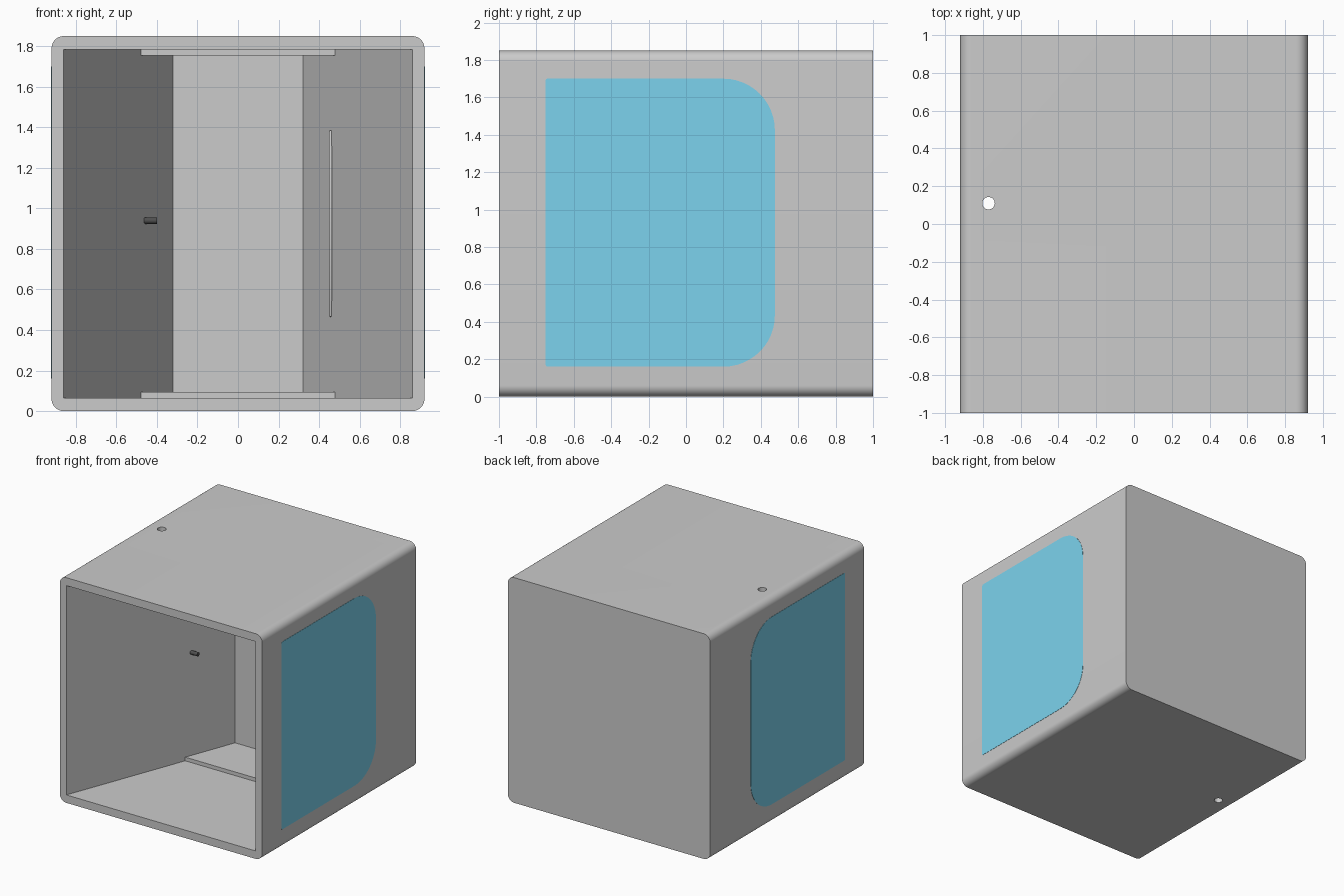
import bpy, bmesh, math

if "Cube" in bpy.data.objects:
    bpy.data.objects.remove(bpy.data.objects["Cube"])


def material(name, rgb):
    m = bpy.data.materials.new(name)
    m.diffuse_color = (*rgb, 1)
    m.use_nodes = True
    m.node_tree.nodes["Principled BSDF"].inputs["Base Color"].default_value = m.diffuse_color
    return m


def add_object(name, bm, mats=()):
    bmesh.ops.recalc_face_normals(bm, faces=bm.faces)
    me = bpy.data.meshes.new(name)
    bm.to_mesh(me)
    bm.free()
    ob = bpy.data.objects.new(name, me)
    bpy.context.collection.objects.link(ob)
    for m in mats:
        me.materials.append(m)
    return ob


def smooth(ob, angle=30):
    bpy.ops.object.select_all(action='DESELECT')
    bpy.context.view_layer.objects.active = ob
    ob.select_set(True)
    bpy.ops.object.shade_smooth_by_angle(angle=math.radians(angle))


def rounded_rect(a0, a1, b0, b1, radii, n=12):
    """Outline with radii for the corners (a1,b1), (a0,b1), (a0,b0), (a1,b0)."""
    pts = []
    corners = [(a1, b1, -1, -1), (a0, b1, 1, -1), (a0, b0, 1, 1), (a1, b0, -1, 1)]
    for k, ((a, b, sa, sb), r) in enumerate(zip(corners, radii)):
        for i in range(n + 1):
            t = math.radians(90) * (k + i / n)
            pts.append((a + sa * r + r * math.cos(t), b + sb * r + r * math.sin(t)))
    return pts


def loft(outline, levels, place):
    """Closed prism: outline repeated at each level; place(a, b, level) -> xyz."""
    bm = bmesh.new()
    rings = [[bm.verts.new(place(a, b, l)) for a, b in outline] for l in levels]
    n = len(outline)
    for s, (r0, r1) in enumerate(zip(rings, rings[1:])):
        for i in range(n):
            f = bm.faces.new((r0[i], r0[(i + 1) % n], r1[(i + 1) % n], r1[i]))
            f.material_index = s
    bm.faces.new(rings[0])
    bm.faces.new(rings[-1]).material_index = len(levels) - 2
    return bm


def wall_x(y):
    return 0.86 - 0.54 * (y + 1) / 1.42


def plan(y0, y1, grow=0.0):
    a, b = wall_x(y0) + grow, wall_x(y1) + grow
    return [(-a, y0), (a, y0), (b, y1), (-b, y1)]


light = material("light_grey", (0.8, 0.8, 0.8))
shell = material("shell_grey", (0.63, 0.63, 0.63))
blue = material("blue", (0.2, 0.65, 0.85))
dark = material("dark", (0.08, 0.08, 0.08))

# Cabin body with a lighter front band
body = add_object("cabin_body", loft(rounded_rect(-0.92, 0.92, 0, 1.85, [0.06] * 4),
                  (-1, -0.91, 1), lambda a, b, l: (a, l, b)), (light, shell))

# Cutters: tapering interior and the vertical hole
up = lambda a, b, l: (a, b, l)
cavity = add_object("cavity_cutter", loft(plan(-1.01, 0.42), (0.065, 1.785), up), (light,))
circle = [(-0.77 + 0.033 * math.cos(t * math.tau / 32), 0.11 + 0.033 * math.sin(t * math.tau / 32))
          for t in range(32)]
hole = add_object("hole_cutter", loft(circle, (-0.1, 2), up), (light,))
bpy.context.view_layer.objects.active = body
for cutter in (cavity, hole):
    mod = body.modifiers.new("cut", 'BOOLEAN')
    mod.operation, mod.solver, mod.object = 'DIFFERENCE', 'EXACT', cutter
    bpy.ops.object.modifier_apply(modifier=mod.name)
    bpy.data.objects.remove(cutter)
smooth(body)

# Thin plates on the rear floor and ceiling
for name, z0, z1 in (("floor_plate", 0.06, 0.095), ("ceiling_plate", 1.755, 1.79)):
    add_object(name, loft(plan(0, 0.425, 0.01), (z0, z1), up), (light,))

# Blue side panels, large radii at the rear corners
for name, s in (("right_panel", 1), ("left_panel", -1)):
    ob = add_object(name, loft(rounded_rect(-0.75, 0.475, 0.16, 1.70, (0.275, 0.01, 0.01, 0.275)),
                    (0.90, 0.922), lambda a, b, l: (s * l, a, b)), (blue,))
    smooth(ob)

# Short peg on the left inner wall
ring = [(0.055 + 0.016 * math.cos(t * math.tau / 24), 0.94 + 0.016 * math.sin(t * math.tau / 24))
        for t in range(24)]
smooth(add_object("wall_peg", loft(ring, (-0.48, -0.40), lambda a, b, l: (l, a, b)), (dark,)))

# Slim vertical rod on the right inner wall
bm = bmesh.new()
bmesh.ops.create_uvsphere(bm, u_segments=16, v_segments=10, radius=0.008)
for v in bm.verts:
    half = 0.452 if v.co.z > 1e-4 else -0.452 if v.co.z < -1e-4 else 0
    v.co.x += 0.457
    v.co.y += 0.05
    v.co.z += 0.925 + half
smooth(add_object("wall_rod", bm, (light,)))
